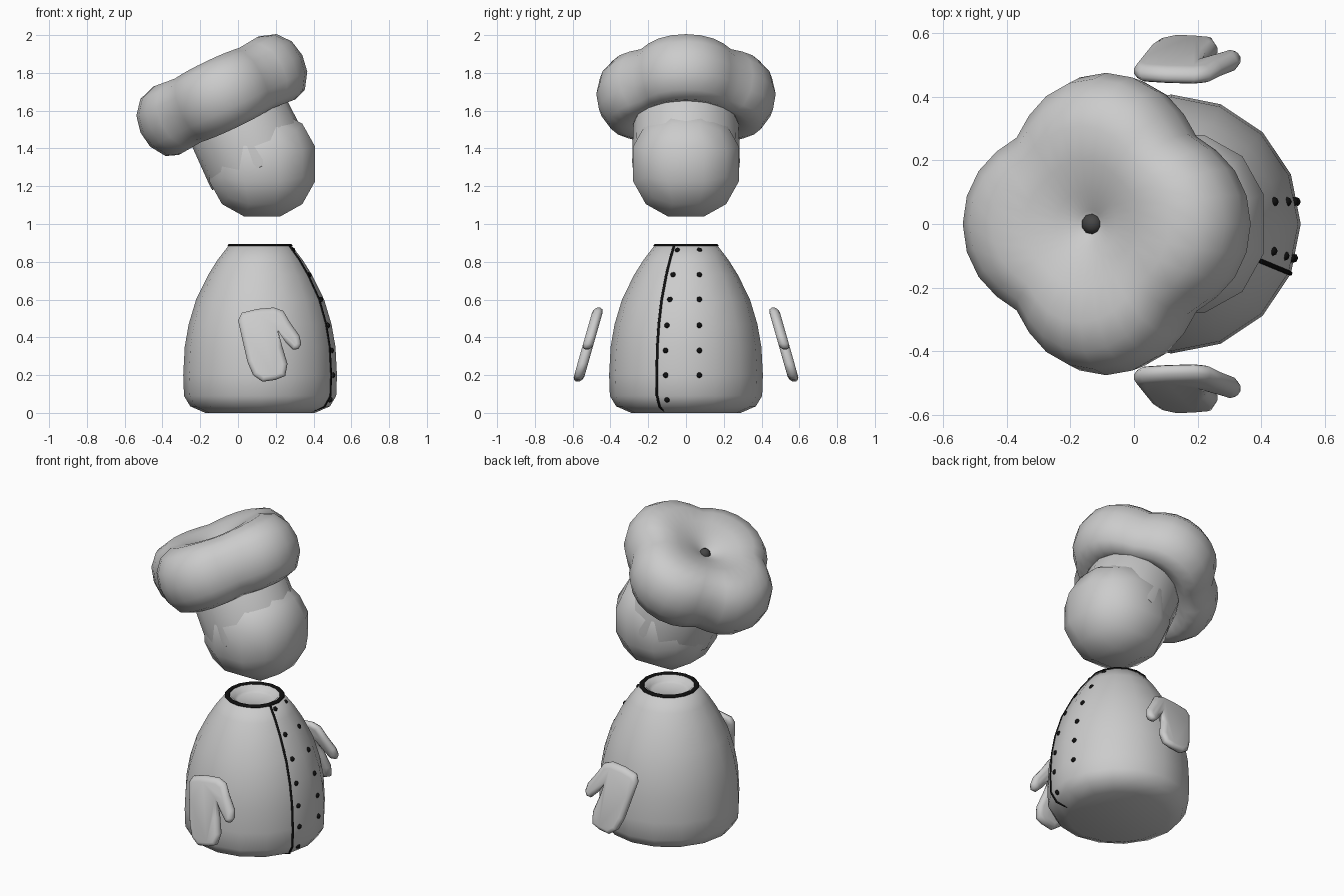
import bpy, bmesh, math
from mathutils import Matrix, Vector

if "Cube" in bpy.data.objects:
    bpy.data.objects.remove(bpy.data.objects["Cube"])

CX = 0.117  # body axis
TILT = Matrix.Translation((0.115, 0, 1.31)) @ Matrix.Rotation(math.radians(-25.5), 4, 'Y')
PUFF_AT = Matrix.Translation((-0.022, 0, 0)) @ TILT


def material(name, v):
    m = bpy.data.materials.new(name)
    m.diffuse_color = (v, v, v, 1)
    m.use_nodes = True
    m.node_tree.nodes["Principled BSDF"].inputs["Base Color"].default_value = m.diffuse_color
    return m


BLACK = material("black", 0.005)
DARK = material("dark_grey", 0.06)


def finish(bm, name, matrix=None, mat=None, angle=180):
    bmesh.ops.recalc_face_normals(bm, faces=bm.faces)
    me = bpy.data.meshes.new(name)
    bm.to_mesh(me)
    bm.free()
    ob = bpy.data.objects.new(name, me)
    bpy.context.collection.objects.link(ob)
    if matrix:
        ob.matrix_world = matrix
    if mat:
        me.materials.append(mat)
    bpy.ops.object.select_all(action='DESELECT')
    ob.select_set(True)
    bpy.context.view_layer.objects.active = ob
    bpy.ops.object.shade_smooth_by_angle(angle=math.radians(angle))
    return ob


def loft(name, rings, caps=True, **kw):
    """Skin closed rings of points, with end caps or joined end to end."""
    bm = bmesh.new()
    vs = [[bm.verts.new(p) for p in ring] for ring in rings]
    pairs = list(zip(vs, vs[1:])) + ([] if caps else [(vs[-1], vs[0])])
    for lo, hi in pairs:
        for i in range(len(lo)):
            j = (i + 1) % len(lo)
            bm.faces.new((lo[i], lo[j], hi[j], hi[i]))
    if caps:
        bm.faces.new(vs[0])
        bm.faces.new(vs[-1])
    return finish(bm, name, **kw)


def lathe(name, profile, seg, shape=lambda r, z, a: (r, z), **kw):
    """Revolve (r, z) points; shape() can vary the radius and height by angle."""
    rings = []
    for r, z in profile:
        ring = []
        for i in range(seg):
            a = 2 * math.pi * i / seg
            rr, zz = shape(r, z, a)
            ring.append((rr * math.cos(a), rr * math.sin(a), zz))
        rings.append(ring)
    return loft(name, rings, **kw)


def ball(name, loc, radius, mat, seg=10):
    bm = bmesh.new()
    bmesh.ops.create_uvsphere(bm, u_segments=seg, v_segments=6, radius=radius)
    return finish(bm, name, Matrix.Translation(loc), mat)


# Jacket body with a recessed neck opening
SIDE = [(0.29, 0), (0.37, 0.035), (0.403, 0.09), (0.407, 0.2), (0.399, 0.35), (0.378, 0.47),
        (0.339, 0.6), (0.275, 0.73), (0.225, 0.81), (0.165, 0.888)]
NECK = [(0.135, 0.888), (0.115, 0.86), (0.10, 0.85)]
BODY = Matrix.Translation((CX, 0, 0))
lathe("body", SIDE + NECK, 16, matrix=BODY, angle=60)

# Black collar trim
trim = [(0.158 + 0.015 * math.cos(k * math.pi / 3), 0.887 + 0.009 * math.sin(k * math.pi / 3))
        for k in range(6)]
lathe("collar_trim", trim, 16, caps=False, matrix=BODY, mat=BLACK)

# Black placket seam following the body profile
cu = bpy.data.curves.new("placket_seam", 'CURVE')
cu.dimensions = '3D'
cu.bevel_depth = 0.008
cu.bevel_resolution = 1
cu.use_fill_caps = True
spline = cu.splines.new('POLY')
spline.points.add(len(SIDE) - 1)
a = math.radians(-22.5)
for p, (r, z) in zip(spline.points, SIDE):
    r -= 0.003
    p.co = (CX + r * math.cos(a), r * math.sin(a), max(z, 0.008), 1)
cu.materials.append(BLACK)
bpy.context.collection.objects.link(bpy.data.objects.new("placket_seam", cu))


# Two columns of buttons
def side_radius(z):
    for (r0, z0), (r1, z1) in zip(SIDE, SIDE[1:]):
        if z0 <= z <= z1:
            return r0 + (r1 - r0) * (z - z0) / (z1 - z0)


heights = [0.86, 0.73, 0.6, 0.463, 0.33, 0.2, 0.07]
left_y = [-0.045, -0.068, -0.085, -0.1, -0.107, -0.107, -0.1]
for i, (z, yl) in enumerate(zip(heights, left_y)):
    for side, y in (("left", yl), ("right", 0.07)):
        if side == "right" and i == 6:
            continue
        x = CX + math.sqrt(side_radius(z) ** 2 - y * y) - 0.009
        ball(f"button_{side}_{i}", (x, y, z), 0.015, BLACK, 8)

# Mitten hands, tilted outwards at the bottom
OUTLINE = [Vector(p) for p in (
    (0.0, 0.49), (0.02, 0.53), (0.10, 0.55), (0.19, 0.558), (0.24, 0.54), (0.275, 0.48),
    (0.325, 0.41), (0.335, 0.365), (0.32, 0.338), (0.29, 0.335), (0.255, 0.37), (0.212, 0.435),
    (0.235, 0.35), (0.262, 0.26), (0.25, 0.195), (0.20, 0.175), (0.13, 0.165),
    (0.08, 0.20), (0.05, 0.27), (0.02, 0.40))]


def inset(points, d):
    """Move a clockwise outline inwards along its corner bisectors."""
    out = []
    for i, p in enumerate(points):
        u = (p - points[i - 1]).normalized()
        v = (points[(i + 1) % len(points)] - p).normalized()
        n = Vector((u.y + v.y, -u.x - v.x)).normalized()
        out.append(p + n * d)
    return out


LAYERS = [(0.026, -0.028), (0.01, -0.022), (0, -0.008), (0, 0.008), (0.01, 0.022), (0.026, 0.028)]
for side, s in (("right", -1), ("left", 1)):
    loft(f"hand_{side}",
         [[(p.x, s * (0.464 + 0.285 * (0.55 - p.y) + t), p.y) for p in inset(OUTLINE, d)]
          for d, t in LAYERS])

# Head: a cube divided in thirds and rounded into a ball
bm = bmesh.new()
bmesh.ops.create_cube(bm, size=2)
bmesh.ops.subdivide_edges(bm, edges=bm.edges, cuts=2, use_grid_fill=True)
for v in bm.verts:
    v.co = v.co.normalized() * 0.309
finish(bm, "head", Matrix.Translation((0.128, 0, 1.318)))

# Hat band
lathe("hat_band", [(0.265, -0.015), (0.283, -0.008), (0.285, 0.02), (0.28, 0.24), (0.26, 0.3)], 16,
      matrix=TILT, angle=50)


# Four-lobed hat top with a central dimple
def lobes(r, z, ang):
    c = (math.sqrt(math.cos(2 * ang) ** 2 + 0.09) - 0.3) / 0.744
    c = c ** 0.75
    w = min(1, r / 0.7) ** 2
    return r * (0.475 - 0.075 * w * (1 - c)), 0.4 + z * (1 - 0.06 * w * (1 - c))


PUFF = [(0.45, -0.12), (0.6, -0.16), (0.72, -0.175), (0.86, -0.15), (0.97, -0.07), (1.0, 0.02),
        (0.96, 0.11), (0.84, 0.18), (0.65, 0.21), (0.42, 0.195), (0.22, 0.165), (0.09, 0.135),
        (0.03, 0.12)]
lathe("hat_top", PUFF, 32, lobes, matrix=PUFF_AT)
ball("hat_button", PUFF_AT @ Vector((0, 0, 0.52)), 0.034, DARK)
